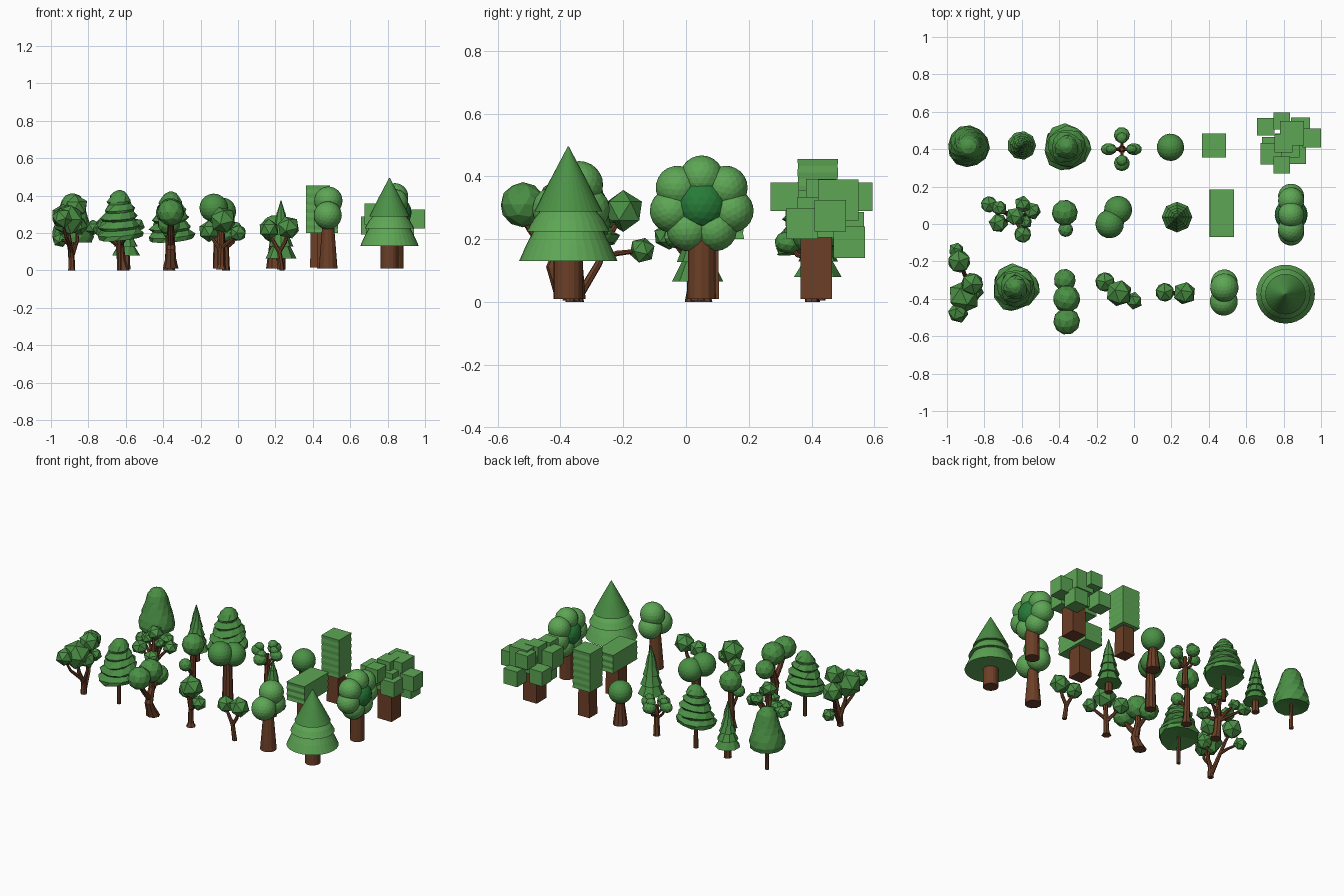
import bpy, bmesh, math
from mathutils import Vector, Matrix

if "Cube" in bpy.data.objects:
    bpy.data.objects.remove(bpy.data.objects["Cube"])


def material(name, rgb):
    m = bpy.data.materials.new(name)
    m.diffuse_color = (*rgb, 1)
    m.use_nodes = True
    m.node_tree.nodes["Principled BSDF"].inputs["Base Color"].default_value = m.diffuse_color
    return m


BARK = material("bark", (0.15, 0.05, 0.02))
LEAF = material("leaf", (0.07, 0.28, 0.06))
LIGHT = material("light_leaf", (0.11, 0.38, 0.09))
DEEP = material("deep_leaf", (0.02, 0.2, 0.04))


def finish(bm, name, mat):
    bmesh.ops.recalc_face_normals(bm, faces=bm.faces)
    me = bpy.data.meshes.new(name)
    bm.to_mesh(me)
    bm.free()
    ob = bpy.data.objects.new(name, me)
    me.materials.append(mat)
    bpy.context.collection.objects.link(ob)
    return ob


def loft(bm, rings):
    """Join rings of points into a capped tube."""
    vs = [[bm.verts.new(p) for p in r] for r in rings]
    n = len(vs[0])
    for a, b in zip(vs, vs[1:]):
        for i in range(n):
            j = (i + 1) % n
            bm.faces.new((a[i], a[j], b[j], b[i]))
    bm.faces.new(vs[0][::-1])
    bm.faces.new(vs[-1])


def lathe(name, x, y, profile, n, mat, twist=0.0, start=0.0, wave=0.0, tilt=0.0, sy=1):
    """Profile of (radius, z) turned about a vertical axis."""
    bm = bmesh.new()
    rings = []
    for k, (r, z) in enumerate(profile):
        ring = []
        for i in range(n):
            a = start + k * twist + math.tau * i / n
            w = 1 + wave * math.sin(3 * a + k)
            ring.append((x + r * w * math.cos(a), y + r * sy * w * math.sin(a),
                         z + tilt * r * math.sin(a + 0.5)))
        rings.append(ring)
    loft(bm, rings)
    return finish(bm, name, mat)


def limbs(name, paths, n=7):
    """Tapered branches; each path is a list of (x, y, z, radius)."""
    bm = bmesh.new()
    for path in paths:
        pts = [Vector(p[:3]) for p in path]
        rings = []
        for k, p in enumerate(pts):
            d = pts[min(k + 1, len(pts) - 1)] - pts[max(k - 1, 0)]
            if k == 0 and p.z < 0.03:
                d = Vector((0, 0, 1))
            q = Vector((0, 0, 1)).rotation_difference(d.normalized())
            r = path[k][3]
            rings.append([p + q @ Vector((r * math.cos(math.tau * i / n),
                                          r * math.sin(math.tau * i / n), 0)) for i in range(n)])
        loft(bm, rings)
    return finish(bm, name, BARK)


def blobs(name, items, sub=1, mat=LEAF, squash=(1, 1, 1)):
    """Faceted leaf balls; each item is (x, y, z, radius)."""
    bm = bmesh.new()
    for k, (x, y, z, r) in enumerate(items):
        m = (Matrix.Translation((x, y, z)) @ Matrix.Diagonal((*squash, 1))
             @ Matrix.Rotation(k * 1.3 + 0.4, 4, 'Z') @ Matrix.Rotation(k * 0.8, 4, 'X'))
        bmesh.ops.create_icosphere(bm, subdivisions=sub, radius=r * (1.06 if sub == 1 else 1), matrix=m)
    return finish(bm, name, mat)


def boxes(name, items, mat):
    """Cubes; each item is (x, y, z, size)."""
    bm = bmesh.new()
    for x, y, z, s in items:
        bmesh.ops.create_cube(bm, size=s, matrix=Matrix.Translation((x, y, z)))
    return finish(bm, name, mat)


def tiers(z0, z1, r0, count, flare=0.62):
    """Stepped conifer profile."""
    prof, h = [], (z1 - z0) / count
    for k in range(count):
        r = r0 * (1 - k / (count + 0.3))
        prof += [(r, z0 + k * h), (r * flare if k < count - 1 else 0.002, z0 + (k + 1) * h)]
    return prof


def ridged(z0, z1, half, steps, amp):
    """Square column profile with shallow horizontal ridges."""
    return [(half * math.sqrt(2) * (1 - amp * (k % 2)), z0 + (z1 - z0) * k / steps)
            for k in range(steps + 1)]


# --- Back row ---
lathe("back_bell_canopy", -.885, .415, [(.02, .165), (.105, .15), (.112, .18), (.105, .22), (.092, .26),
      (.08, .30), (.069, .34), (.058, .375), (.04, .40), (.01, .412)], 12, LEAF, .22, wave=.03)
limbs("back_bell_trunk", [[(-.885, .415, 0, .013), (-.885, .415, .2, .01)]])

lathe("back_slim_conifer", -.6, .42, tiers(.08, .375, .077, 6), 9, LEAF, .12)
limbs("back_slim_conifer_trunk", [[(-.6, .42, .005, .025), (-.6, .42, .1, .02)]])

SHAGGY = [(.02, .175), (.118, .165), (.124, .19), (.098, .215), (.112, .23), (.085, .262), (.1, .275), (.075, .307),
          (.083, .32), (.06, .35), (.064, .365), (.046, .395), (.03, .412), (.006, .422)]
lathe("back_shaggy_canopy", -.36, .41, SHAGGY, 11, LEAF, .25, wave=.07, tilt=.15)
limbs("back_shaggy_trunk", [[(-.36, .41, 0, .015), (-.36, .41, .2, .012)]])

cx, cy = -.065, .40
quad = [(-.07, 0, .205), (.065, 0, .205), (0, .075, .21), (0, -.075, .19)]
for nm, pick, sq in (("side", quad[:2], (1, .75, .85)), ("front_back", quad[2:], (1, 1, .85))):
    blobs(f"back_four_branch_{nm}_leaves", [(cx + a, cy + b, z, .043) for a, b, z in pick]
          + [(cx + .8 * a, cy + .8 * b, z + .03, .03) for a, b, z in pick], 2, LEAF, sq)
limbs("back_four_branch_trunk", [[(cx, cy, 0, .022), (cx, cy, .2, .012)]]
      + [[(cx, cy, .11 + .01 * k, .01), (cx + a * .6, cy + b * .6, .15, .008), (cx + a, cy + b, z, .006)]
         for k, (a, b, z) in enumerate(quad)])

blobs("back_ball_canopy", [(.195, .41, .222, .073)], 3)
lathe("back_ball_trunk", .195, .41, [(.045, .01), (.024, .17)], 10, BARK)

lathe("back_tall_block_canopy", .428, .42, ridged(.2, .455, .065, 12, .03), 4, LIGHT, start=math.pi / 4)
lathe("back_tall_block_trunk", .428, .42, [(.06, .015), (.056, .21)], 4, BARK, start=math.pi / 4)

boxes("back_cube_cluster", [(.82, .42, .27, .13), (.705, .52, .24, .095), (.79, .55, .335, .09),
      (.735, .375, .3, .115), (.845, .485, .325, .13), (.89, .52, .19, .1), (.95, .46, .275, .1),
      (.79, .315, .335, .09), (.87, .37, .25, .1), (.73, .42, .22, .09),
      (.80, .43, .345, .095)], LIGHT)
lathe("back_cube_trunk", .82, .415, [(.071, .01), (.071, .22)], 4, BARK, start=math.pi / 4)

# --- Middle row ---
cx, cy = -.635, .03
tufts = [(-.14, .075, .23, .046), (-.085, .055, .25, .04), (.04, .075, .27, .044), (.09, .04, .24, .046),
         (.04, -.085, .21, .048), (-.09, -.025, .22, .05), (.0, .01, .325, .05), (.055, -.02, .28, .035)]
blobs("middle_tufted_leaves", [(cx + a, cy + b, z, r) for a, b, z, r in tufts], 1, LEAF, (1, 1, .85))
limbs("middle_tufted_trunk", [[(.02 + cx, cy, 0, .035), (cx + .01, cy, .05, .025), (cx, cy, .17, .022), (cx, cy, .3, .012)]]
      + [[(cx, cy, .13, .012), (cx + a * .5, cy + b * .5, z - .05, .01), (cx + a, cy + b, z, .006)]
         for a, b, z, r in tufts])

blobs("middle_two_ball_leaves", [(-.37, .06, .31, .07), (-.365, -.03, .21, .04)], 2)
limbs("middle_two_ball_trunk", [[(-.37, .05, 0, .035), (-.37, .05, .05, .022), (-.37, .06, .28, .016)],
      [(-.37, .05, .12, .012), (-.365, -.03, .2, .008)]])

blobs("middle_twin_ball_canopy", [(-.13, 0, .335, .076), (-.085, .075, .315, .075)], 3)
lathe("middle_twin_ball_trunk", -.1, .035, [(.035, .01), (.026, .3)], 10, BARK)

lathe("middle_conifer", .23, .037, tiers(.065, .375, .082, 5), 8, LEAF, 0)
limbs("middle_conifer_trunk", [[(.23, .037, .005, .025), (.23, .037, .1, .022)]])

lathe("middle_wide_block_canopy", .47, .058, ridged(.2, .32, .065, 6, .03), 4, LIGHT,
      start=math.pi / 4, sy=1.96)
lathe("middle_wide_block_trunk", .47, .058, [(.067, .01), (.063, .21)], 4, BARK, start=math.pi / 4)

# Flower shaped tree: ring of balls around a dark core
px, py, pz = .84, .05, .31
blobs("middle_flower_core", [(px, py, pz, .088)], 3, DEEP)
blobs("middle_flower_balls", [(px, py + .098 * math.sin(math.tau * k / 7), pz + .087 * math.cos(math.tau * k / 7), .07)
      for k in range(7)], 3, LIGHT)
lathe("middle_flower_trunk", px, py, [(.045, .01), (.042, .27)], 12, BARK)

# --- Front row ---
knots = [(-.935, -.2, .29, .063), (-.95, -.14, .165, .04), (-.91, -.39, .27, .085), (-.94, -.475, .28, .053),
         (-.865, -.32, .34, .062), (-.855, -.36, .24, .05)]
blobs("front_forked_leaves", knots)
limbs("front_forked_trunk", [[(-.89, -.345, 0, .02), (-.89, -.345, .07, .016), (-.9, -.38, .15, .012), (-.91, -.39, .24, .008)],
      [(-.89, -.34, .02, .016), (-.9, -.28, .12, .012), (-.92, -.24, .22, .01), (-.935, -.2, .28, .006)],
      [(-.905, -.27, .14, .011), (-.92, -.22, .155, .009), (-.95, -.14, .165, .006)],
      [(-.89, -.36, .1, .012), (-.92, -.44, .18, .009), (-.94, -.475, .26, .006)],
      [(-.89, -.345, .07, .013), (-.86, -.35, .16, .01), (-.865, -.33, .32, .006)]])

lathe("front_shaggy_canopy", -.635, -.34, [(r, z + .008) for r, z in SHAGGY], 10, LEAF, .28, start=.5,
      wave=.08, tilt=.15)
limbs("front_shaggy_trunk", [[(-.635, -.34, 0, .013), (-.635, -.34, .2, .01)]])

blobs("front_bent_leaves", [(-.36, -.52, .31, .072), (-.36, -.40, .315, .074), (-.37, -.30, .25, .06)], 2)
limbs("front_bent_trunk", [[(-.36, -.375, .01, .042), (-.36, -.40, .06, .03), (-.36, -.42, .11, .026),
                            (-.36, -.39, .2, .02), (-.36, -.4, .3, .015)],
      [(-.36, -.41, .13, .018), (-.36, -.47, .2, .016), (-.36, -.52, .27, .012)],
      [(-.36, -.39, .17, .014), (-.37, -.3, .24, .01)]], 8)

blobs("front_three_blob_leaves", [(-.155, -.31, .21, .055), (-.08, -.37, .27, .07), (0, -.41, .2, .045)])
limbs("front_three_blob_trunk", [[(-.09, -.365, .005, .03), (-.09, -.365, .03, .018), (-.085, -.37, .25, .013)],
      [(-.09, -.365, .1, .012), (-.155, -.31, .2, .008)], [(-.09, -.37, .12, .012), (0, -.41, .19, .008)]])

blobs("front_two_blob_leaves", [(.165, -.365, .22, .053), (.27, -.37, .23, .06)])
limbs("front_two_blob_trunk", [[(.235, -.37, 0, .015), (.22, -.37, .1, .013), (.165, -.365, .2, .008)],
      [(.22, -.37, .1, .012), (.25, -.37, .15, .011), (.27, -.37, .22, .008)]])

blobs("front_two_ball_canopy", [(.483, -.34, .373, .076), (.483, -.315, .295, .072), (.48, -.415, .295, .075)], 3, LIGHT)
lathe("front_two_ball_trunk", .482, -.37, [(.05, .01), (.03, .26)], 12, BARK)

# Large stepped cone tree
for nm, prof in (("lower", [(.157, .13), (.135, .18), (.11, .228)]), ("middle", [(.133, .224), (.112, .262), (.085, .295)]),
                 ("upper", [(.108, .289), (.06, .385), (.002, .495)])):
    lathe("front_big_cone_" + nm, .81, -.375, prof, 32, LEAF if nm == "upper" else LIGHT)
lathe("front_big_cone_trunk", .81, -.375, [(.047, .01), (.047, .15)], 16, BARK)
